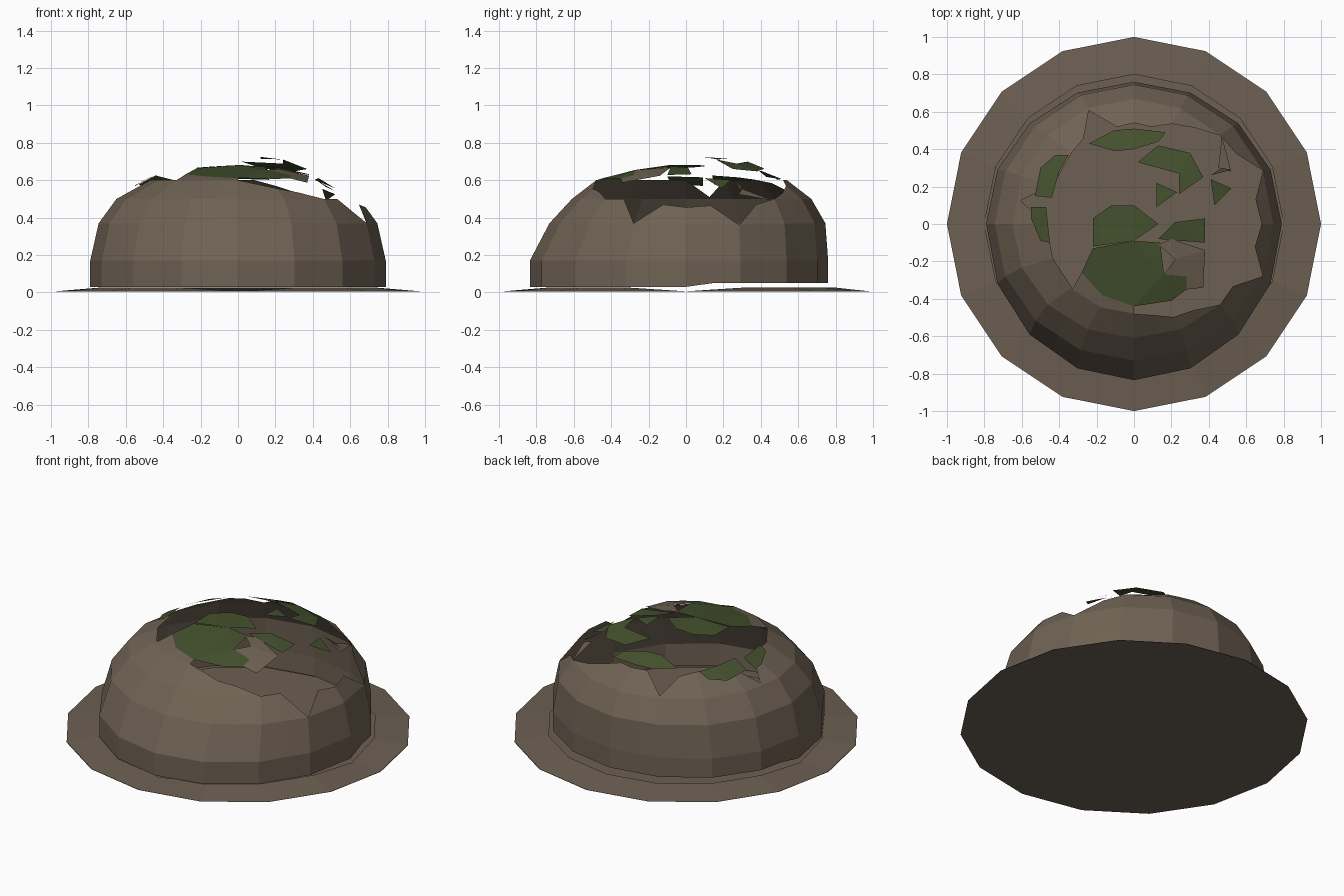
import bpy, bmesh, math

if "Cube" in bpy.data.objects:
    bpy.data.objects.remove(bpy.data.objects["Cube"])

def material(name, rgb):
    m = bpy.data.materials.new(name)
    m.diffuse_color = (*rgb, 1)
    m.use_nodes = True
    m.node_tree.nodes["Principled BSDF"].inputs["Base Color"].default_value = m.diffuse_color
    return m

BROWN = material("earth brown", (0.16, 0.122, 0.088))
BASE = material("base brown", (0.15, 0.115, 0.085))
MOSS = material("moss green", (0.058, 0.082, 0.027))

def finish(name, bm, mat):
    bmesh.ops.remove_doubles(bm, verts=bm.verts, dist=0.0005)
    bmesh.ops.dissolve_degenerate(bm, edges=bm.edges, dist=0.0005)
    mesh = bpy.data.meshes.new(name)
    bm.to_mesh(mesh)
    bm.free()
    mesh.materials.append(mat)
    ob = bpy.data.objects.new(name, mesh)
    bpy.context.collection.objects.link(ob)
    return ob

# Base: flat floor disc with a low sloping skirt on top
bm = bmesh.new()
circle = [(math.cos(i * math.pi / 8), math.sin(i * math.pi / 8)) for i in range(16)]
bm.faces.new([bm.verts.new((x, y, 0)) for x, y in circle])
finish("base_disc", bm, BASE)

bm = bmesh.new()
outer = [bm.verts.new((x, y, 0.004)) for x, y in circle]
inner = [bm.verts.new((0.8 * x, 0.8 * y, 0.006 if i in (0, 8, 12) else 0.026))
         for i, (x, y) in enumerate(circle)]
for i in range(16):
    j = (i + 1) % 16
    bm.faces.new((outer[i], outer[j], inner[j], inner[i]))
finish("base_skirt", bm, BASE)

# Dome shell: height, side radius, front radius, back radius
RINGS = [(0.03, 0.79, 0.835, 0.76), (0.17, 0.79, 0.835, 0.76), (0.37, 0.745, 0.73, 0.745),
         (0.50, 0.65, 0.61, 0.67), (0.60, 0.47, 0.48, 0.54)]
# Torn upper edge, one height per half segment, anticlockwise from +x
CUT = [0.455, 0.465, 0.36, 0.47, 0.50, 0.53, 0.57, 0.60, 0.60, 0.60, 0.51,
       0.585, 0.60, 0.60, 0.60, 0.51] + [0.60] * 9 + \
      [0.58, 0.555, 0.535, 0.50, 0.50, 0.37, 0.47]

def corner(ring, k):
    _, side, front, back = ring
    a = k * math.pi / 8
    s = math.sin(a)
    return side * math.cos(a), s * (back if s > 0 else front)

def shell_point(i, z):
    for lo, hi in zip(RINGS, RINGS[1:]):
        if z <= hi[0]:
            break
    t = (z - lo[0]) / (hi[0] - lo[0])
    pts = []
    for k in (i // 2, (i + 1) // 2):
        p, q = corner(lo, k), corner(hi, k)
        pts.append([p[n] + (q[n] - p[n]) * t for n in (0, 1)])
    return [(pts[0][n] + pts[1][n]) / 2 for n in (0, 1)] + [z]

bm = bmesh.new()
columns = []
for i in range(32):
    heights = [0.05 if 1 <= i <= 15 else 0.03] + [r[0] for r in RINGS[1:]]
    columns.append([bm.verts.new(shell_point(i, min(z, CUT[i]))) for z in heights])
for i in range(32):
    a, b = columns[i], columns[(i + 1) % 32]
    for k in range(4):
        bm.faces.new((a[k], b[k], b[k + 1], a[k + 1]))
finish("dome_shell", bm, BROWN)

# Broken cap: thin shards that follow the curve of the missing top
CAP = [(0, 0.69), (0.3, 0.66), (0.44, 0.612), (0.48, 0.60), (0.65, 0.50)]

def cap_z(x, y):
    r = math.hypot(x, y)
    for (r0, z0), (r1, z1) in zip(CAP, CAP[1:]):
        if r <= r1:
            return z0 + (z1 - z0) * (r - r0) / (r1 - r0)
    return CAP[-1][1]

def shard(name, pts, mat, lift=0.0):
    bm = bmesh.new()
    vs = [bm.verts.new((x, y, cap_z(x, y) + lift)) for x, y in pts]
    f = bm.faces.new(vs)
    f.normal_update()
    if f.normal.z < 0:
        f.normal_flip()
    bmesh.ops.triangulate(bm, faces=[f])
    finish(name, bm, mat)

shard("center_moss", [(-.22, .03), (-.12, .1), (0, .1), (.13, 0), (0, -.09), (-.22, -.12)], MOSS)
shard("front_moss", [(-.22, -.13), (0, -.09), (.14, -.1), (.16, -.27), (.28, -.28), (.28, -.35),
                     (.2, -.41), (0, -.44), (-.17, -.38), (-.28, -.26)], MOSS)
shard("front_rim", [(-.28, -.26), (-.17, -.38), (0, -.44), (0, -.48), (-.18, -.445),
                    (-.33, -.35)], BROWN)
shard("front_right_earth", [(.16, -.27), (.22, -.19), (.13, -.11), (.2, -.08), (.38, -.14),
                            (.37, -.34), (.28, -.35), (.28, -.28)], BROWN)
shard("right_moss", [(.13, -.08), (.22, .01), (.38, .03), (.38, -.1)], MOSS)
shard("back_right_moss", [(.02, .33), (.13, .42), (.3, .38), (.37, .25), (.24, .16),
                          (.24, .27)], MOSS, 0.05)
shard("small_moss", [(.12, .22), (.23, .17), (.12, .09)], MOSS, 0.05)
shard("back_moss", [(-.24, .43), (-.11, .5), (0, .51), (.17, .49), (.13, .44), (0, .4),
                    (-.1, .39)], MOSS, 0.025)
shard("left_back_moss", [(-.53, .15), (-.5, .3), (-.42, .37), (-.35, .37), (-.4, .28),
                         (-.44, .14)], MOSS, 0.02)
shard("left_moss", [(-.55, .09), (-.47, .09), (-.45, -.1), (-.5, -.09), (-.55, .03)], MOSS, 0.015)
shard("right_chip_lower", [(.41, .24), (.43, .1), (.52, .19)], MOSS)
shard("right_chip_upper", [(.41, .26), (.47, .3), (.52, .29)], MOSS, 0.01)
shard("right_chip_earth", [(.47, .47), (.45, .3), (.52, .28)], BROWN, -0.01)
